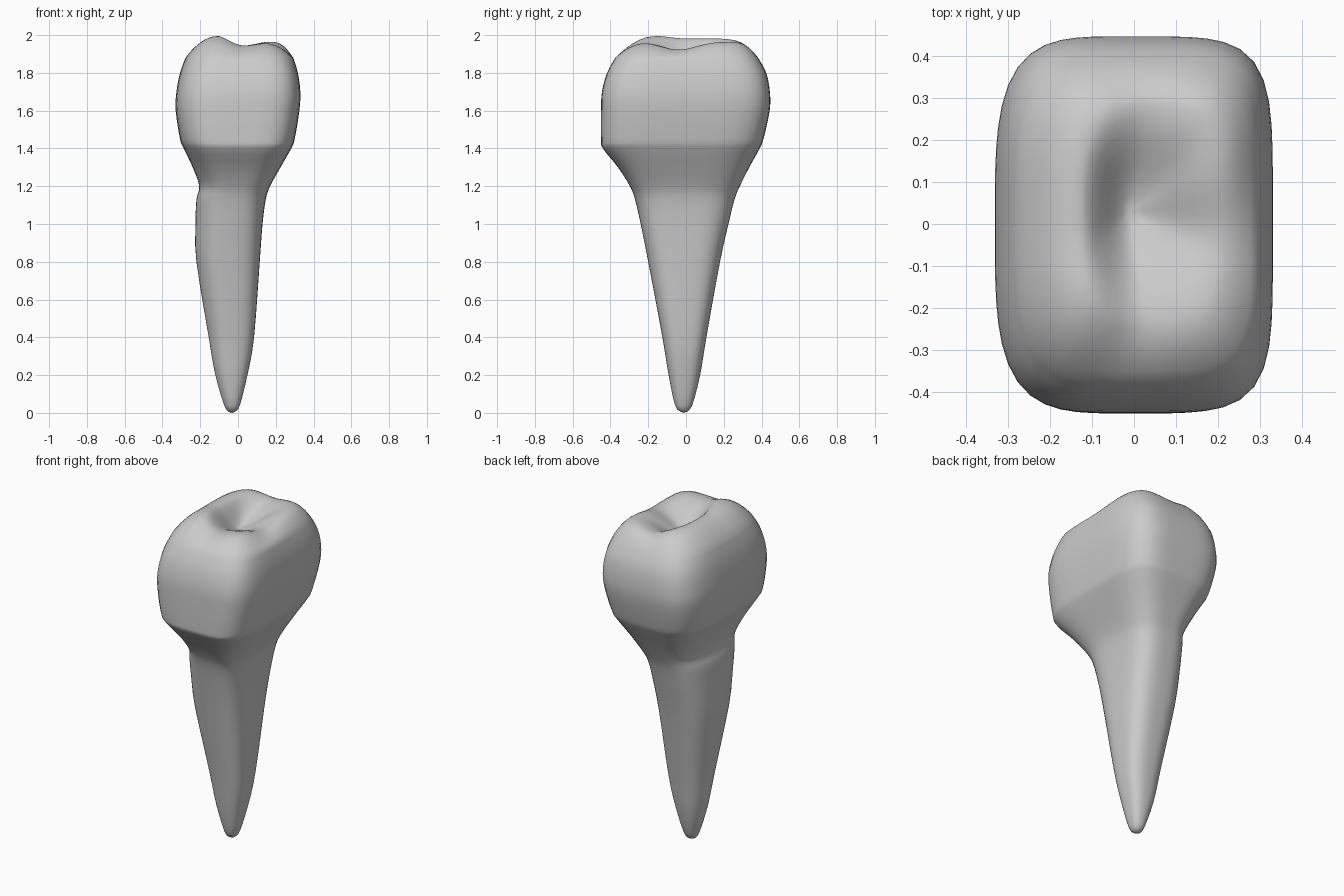
import bpy, bmesh, math

if "Cube" in bpy.data.objects:
    bpy.data.objects.remove(bpy.data.objects["Cube"])

SEG, SUB = 64, 3

# Side profile stations: z, x min, x max, y min, y max, corner exponent
PROFILE = [
    (0.006, -0.05, -0.015, -0.028, 0.005, 2.0),
    (0.04, -0.073, 0.01, -0.058, 0.033, 2.1),
    (0.2, -0.12, 0.05, -0.092, 0.075, 2.4),
    (0.4, -0.155, 0.085, -0.125, 0.108, 2.6),
    (0.8, -0.22, 0.115, -0.2, 0.18, 2.8),
    (1.0, -0.225, 0.13, -0.24, 0.225, 2.9),
    (1.13, -0.22, 0.147, -0.27, 0.257, 3.0),
    (1.2, -0.205, 0.17, -0.297, 0.285, 3.2),
    (1.3, -0.24, 0.225, -0.36, 0.335, 3.5),
    (1.4, -0.287, 0.282, -0.44, 0.39, 3.9),
    (1.45, -0.307, 0.3, -0.45, 0.41, 4.1),
    (1.6, -0.33, 0.325, -0.45, 0.443, 4.3),
    (1.7, -0.326, 0.33, -0.445, 0.444, 4.3),
    (1.8, -0.307, 0.317, -0.418, 0.425, 4.2),
    (1.88, -0.278, 0.293, -0.375, 0.382, 4.0),
]


def spline(a, b, c, d, t):
    return 0.5 * (2*b + (c-a)*t + (2*a-5*b+4*c-d)*t*t + (3*b-a-3*c+d)*t**3)


def outline(x0, x1, y0, y1, n):
    """Rounded rectangle, squarer on the right side than on the left."""
    pts = []
    for i in range(SEG):
        a = 2 * math.pi * i / SEG
        c, s = math.cos(a), math.sin(a)
        e = n * (1 + 0.15 * c)
        r = (abs(c)**e + abs(s)**e) ** (-1 / e)
        pts.append(((x0+x1)/2 + (x1-x0)/2*r*c, (y0+y1)/2 + (y1-y0)/2*r*s))
    return pts


def smooth(t):
    t = max(0.0, min(1.0, t))
    return t * t * (3 - 2 * t)


def rim_height(x, y):
    """Cusp heights around the chewing surface."""
    if x < 0.03:
        z = 1.945 + 0.055 * smooth((0.03 - x) / 0.16)
        return z - 0.018 * smooth((y + 0.2) / 0.2) * smooth((0.03 - x) / 0.16)
    k = smooth((x - 0.03) / 0.14)
    return 1.945 + k * (0.02 - 0.042 * math.exp(-((y + 0.04) / 0.13)**2))


rings = []
# Root and crown walls
for i in range(len(PROFILE) - 1):
    q = [PROFILE[max(0, min(len(PROFILE)-1, i+k))] for k in (-1, 0, 1, 2)]
    for s in range(SUB):
        v = [spline(*col, s / SUB) for col in zip(*q)]
        rings.append([(x, y, v[0]) for x, y in outline(*v[1:])])
rings.append([(x, y, 1.88) for x, y in outline(*PROFILE[-1][1:])])

# Rounded shoulder rising to the cusps
edge, crest = outline(*PROFILE[-1][1:]), outline(-0.13, 0.2, -0.23, 0.28, 3.4)
for t in (0.17, 0.34, 0.5, 0.67, 0.84, 1.0):
    ring = []
    for (ax, ay), (bx, by) in zip(edge, crest):
        top = rim_height(bx, by)
        ring.append((ax+(bx-ax)*t, ay+(by-ay)*t,
                     1.88 + (top-1.88) * (1-(1-t)**2)))
    rings.append(ring)

# Central basin, deepest just left of centre
CX, CY, FLOOR = -0.01, 0.03, 1.85
for t in (0.86, 0.72, 0.58, 0.44, 0.3, 0.15):
    rings.append([(CX+(x-CX)*t, CY+(y-CY)*t,
                   FLOOR + (rim_height(x, y)-FLOOR) * smooth(t*0.95+0.05))
                  for x, y in crest])

# Skin the rings into one closed tooth
bm = bmesh.new()
loops = [[bm.verts.new(p) for p in r] for r in rings]
for lo, hi in zip(loops, loops[1:]):
    for j in range(SEG):
        k = (j + 1) % SEG
        bm.faces.new((lo[j], lo[k], hi[k], hi[j]))
tip, pit = bm.verts.new((-0.032, -0.012, 0)), bm.verts.new((CX, CY, FLOOR))
for j in range(SEG):
    k = (j + 1) % SEG
    bm.faces.new((tip, loops[0][k], loops[0][j]))
    bm.faces.new((pit, loops[-1][j], loops[-1][k]))
bmesh.ops.recalc_face_normals(bm, faces=bm.faces)
for f in bm.faces:
    f.smooth = True
mesh = bpy.data.meshes.new("tooth")
bm.to_mesh(mesh)
bm.free()
bpy.context.collection.objects.link(bpy.data.objects.new("tooth", mesh))
